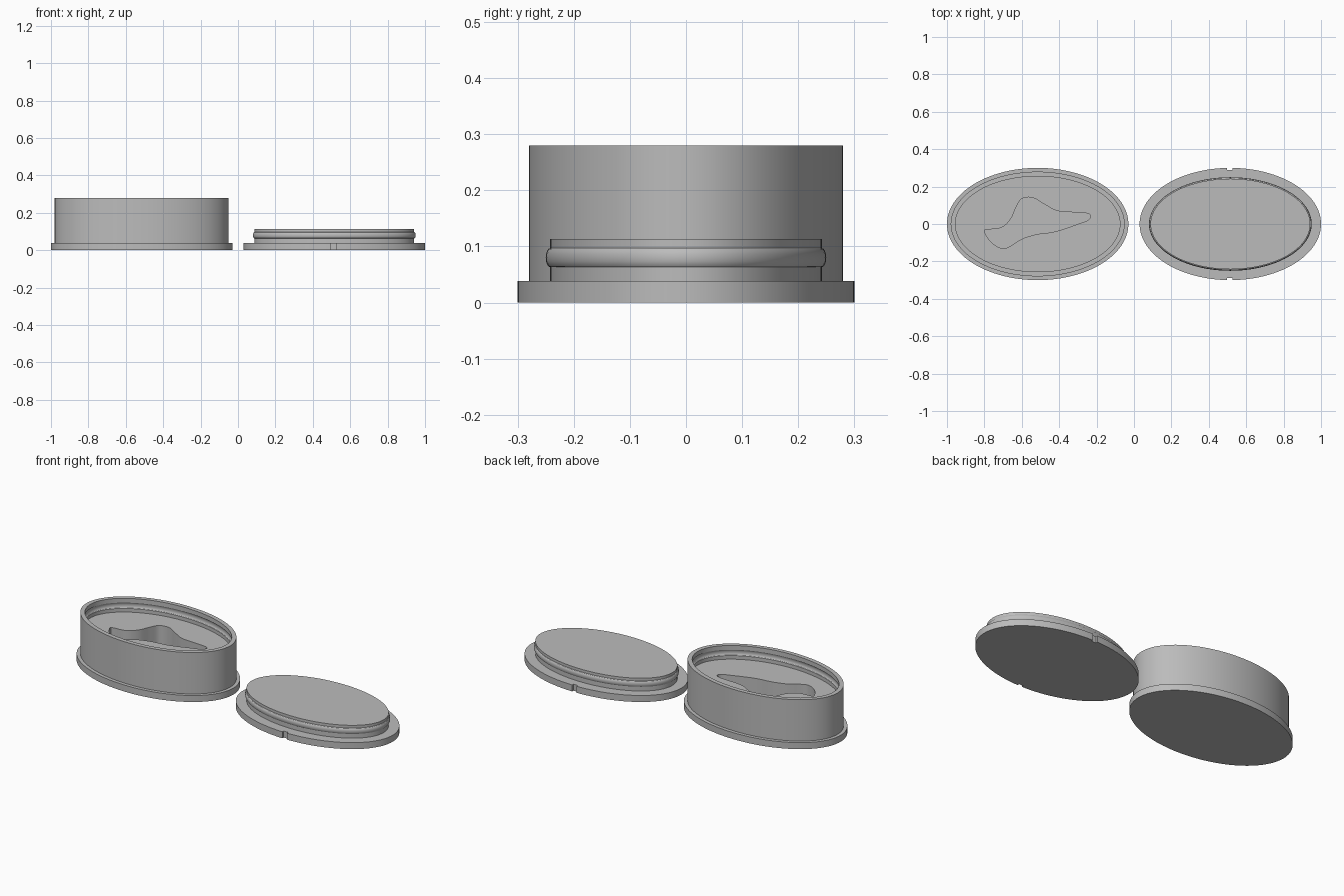
import bpy, bmesh, math
from mathutils import Vector

cube = bpy.data.objects.get("Cube")
if cube:
    bpy.data.objects.remove(cube, do_unlink=True)

A, B, SEG = 0.485, 0.30, 128      # flange half-length, half-width, sides
CENTRE = 0.515                    # distance of each half from the middle

grey = bpy.data.materials.new("plain grey")
grey.use_nodes = True
colour = (0.5, 0.5, 0.5, 1)
grey.diffuse_color = colour
grey.node_tree.nodes["Principled BSDF"].inputs["Base Color"].default_value = colour


def finish(name, bm):
    bmesh.ops.recalc_face_normals(bm, faces=bm.faces)
    mesh = bpy.data.meshes.new(name)
    bm.to_mesh(mesh)
    bm.free()
    obj = bpy.data.objects.new(name, mesh)
    bpy.context.collection.objects.link(obj)
    mesh.materials.append(grey)
    return obj


def loft(name, rings):
    """Skin closed rings of points and cap both ends."""
    bm = bmesh.new()
    loops = [[bm.verts.new(p) for p in ring] for ring in rings]
    n = len(loops[0])
    for lo, hi in zip(loops, loops[1:]):
        for i in range(n):
            j = (i + 1) % n
            bm.faces.new((lo[i], lo[j], hi[j], hi[i]))
    bm.faces.new(loops[0])
    bm.faces.new(loops[-1])
    return finish(name, bm)


def oval(cx, inset, z):
    return [(cx + (A - inset) * math.cos(t), (B - inset) * math.sin(t), z)
            for t in (2 * math.pi * i / SEG for i in range(SEG))]


def bead(inset, z, bulge=0.008, half=0.017, steps=8):
    """Rounded bump on a wall profile, from bottom to top."""
    return [(inset - bulge * math.sin(math.pi * k / steps),
             z - half * math.cos(math.pi * k / steps)) for k in range(steps + 1)]


def cut(obj, tool):
    tool.hide_render = True
    mod = obj.modifiers.new("cut", "BOOLEAN")
    mod.operation = "DIFFERENCE"
    mod.solver = "EXACT"
    mod.object = tool
    bpy.context.view_layer.objects.active = obj
    bpy.ops.object.modifier_apply(modifier=mod.name)
    bpy.data.objects.remove(tool, do_unlink=True)


def smooth(obj):
    bpy.ops.object.select_all(action="DESELECT")
    obj.select_set(True)
    bpy.context.view_layer.objects.active = obj
    bpy.ops.object.shade_smooth_by_angle(angle=math.radians(30))


# Case: flange, wall, rim, inner groove and recessed floor
FLOOR, TOP = 0.20, 0.28
outside = [(0, 0), (0, 0.038), (0.02, 0.038), (0.02, TOP), (0.045, TOP)]
groove = bead(0.045, TOP - 0.042)[::-1]
profile = outside + groove + [(0.045, FLOOR)]
case = loft("case", [oval(-CENTRE, d, z) for d, z in profile])

# Pocket: smooth closed outline sunk into the floor
outline = [Vector(p) for p in (
    (-.80, -.04), (-.76, -.10), (-.69, -.13), (-.60, -.08), (-.52, -.055),
    (-.42, -.04), (-.30, 0), (-.24, .025), (-.25, .057), (-.40, .068),
    (-.47, .10), (-.54, .14), (-.60, .135), (-.63, .09), (-.66, .025),
    (-.71, -.02), (-.78, -.03))]


def spline(pts, steps=6):
    out, n = [], len(pts)
    for i in range(n):
        a, b, c, d = (pts[(i + k) % n] for k in (-1, 0, 1, 2))
        for t in (s / steps for s in range(steps)):
            out.append(0.5 * (2 * b + (c - a) * t
                              + (2 * a - 5 * b + 4 * c - d) * t * t
                              + (3 * b - a - 3 * c + d) * t ** 3))
    return out


curve = spline(outline)
cut(case, loft("pocket_cutter", [[(p.x, p.y, z) for p in curve] for z in (0.04, 0.25)]))
smooth(case)

# Lid: flange and plug with a snap ridge
profile = [(0, 0), (0, 0.038), (0.058, 0.038)] + bead(0.058, 0.08) + [(0.058, 0.113)]
lid = loft("lid", [oval(CENTRE, d, z) for d, z in profile])

# Pry notches in the front and back of the lid flange
for side in (-1, 1):
    bm = bmesh.new()
    bmesh.ops.create_cube(bm, size=1)
    bmesh.ops.scale(bm, vec=(0.03, 0.04, 0.2), verts=bm.verts)
    bmesh.ops.translate(bm, vec=(CENTRE - 0.003, side * (B + 0.008), 0.02), verts=bm.verts)
    cut(lid, finish("notch_cutter", bm))
smooth(lid)
